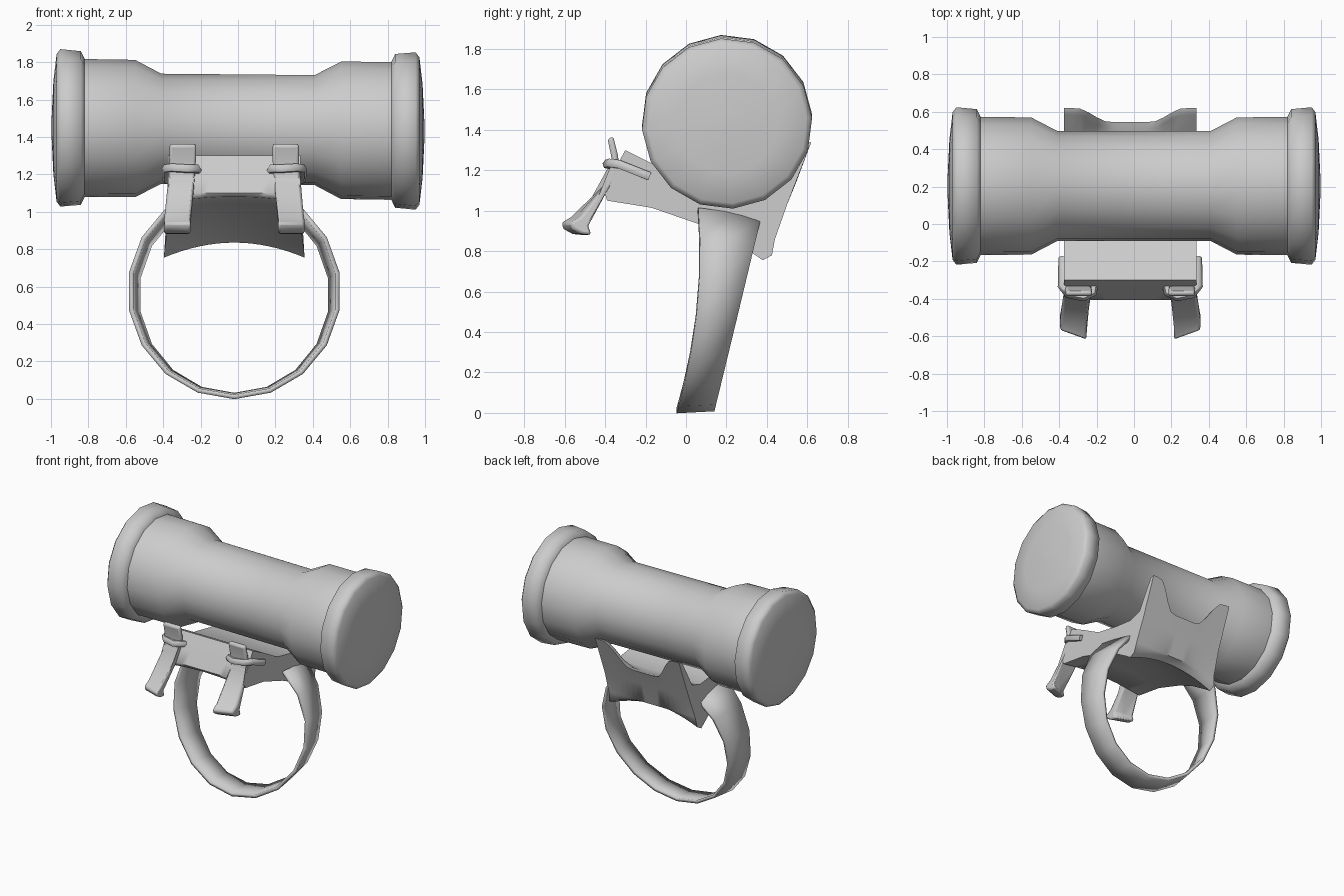
import bpy, bmesh, math
from mathutils import Vector

if "Cube" in bpy.data.objects:
    bpy.data.objects.remove(bpy.data.objects["Cube"])

X0 = -0.02  # centre line of the ring and its mount

grey = bpy.data.materials.new("plain grey")
grey.use_nodes = True
grey.diffuse_color = (0.6, 0.6, 0.6, 1)
grey.node_tree.nodes["Principled BSDF"].inputs["Base Color"].default_value = (0.6, 0.6, 0.6, 1)


def finish(obj, angle=50):
    obj.data.materials.append(grey)
    bpy.ops.object.select_all(action='DESELECT')
    obj.select_set(True)
    bpy.context.view_layer.objects.active = obj
    bpy.ops.object.shade_smooth_by_angle(angle=math.radians(angle))
    return obj


def loft(name, rings, closed=True, caps=True):
    """Skin a row of equal-length cross-sections."""
    bm = bmesh.new()
    rows = [[bm.verts.new(p) for p in ring] for ring in rings]
    n = len(rows[0])
    for a, b in zip(rows, rows[1:]):
        for i in range(n if closed else n - 1):
            j = (i + 1) % n
            bm.faces.new((a[i], a[j], b[j], b[i]))
    if caps:
        bm.faces.new(rows[0])
        bm.faces.new(rows[-1])
    bmesh.ops.recalc_face_normals(bm, faces=bm.faces)
    mesh = bpy.data.meshes.new(name)
    bm.to_mesh(mesh)
    bm.free()
    obj = bpy.data.objects.new(name, mesh)
    bpy.context.collection.objects.link(obj)
    return obj


def smoothstep(a, b, v):
    t = max(0, min(1, (v - a) / (b - a)))
    return t * t * (3 - 2 * t)


# Barrel with flared ends and rounded caps, slightly tilted
half = [(0.41, 0.295), (0.55, 0.368), (0.82, 0.37), (0.84, 0.412), (0.95, 0.422),
        (0.97, 0.395), (0.987, 0.25), (0.998, 0.02)]
profile = [(-x, r) for x, r in reversed(half)] + half
SIDES = 16
rings = []
for x, r in profile:
    ring = []
    for i in range(SIDES):
        a = math.tau * i / SIDES - 0.07
        ring.append((x, 0.203 + r * math.sin(a), 1.44 - 0.009 * x + r * math.cos(a)))
    rings.append(ring)
finish(loft("barrel", rings), 60)

# Finger band: front edge on a larger circle than the back edge
rows = []
for k in range(-7, 8):
    a = math.radians(20 * k)
    zf = 0.575 - 0.565 * math.cos(a)
    zb = 0.555 - 0.535 * math.cos(a)
    yf = -0.05 + 0.3 * zf - 0.19 * zf * zf
    yb = 0.135 + 0.245 * zb
    front = Vector((X0 + 0.56 * math.sin(a), yf, zf))
    back = Vector((X0 + 0.52 * math.sin(a), yb, zb))
    mid = (front + back) / 2
    rows.append([front, mid, back])
band = loft("finger_band", rows, closed=False, caps=False)
solid = band.modifiers.new("thickness", 'SOLIDIFY')
solid.thickness = 0.024
solid.offset = 0
finish(band)

# Saddle: cradle with an arched underside and two rear horns
STEPS = 16
rings = []
for k in range(STEPS + 1):
    u = -1 + 2 * k / STEPS
    arch = 1 - u * u
    horn = smoothstep(0.3, 0.82, abs(u))
    top = 1.14 + 0.2 * horn
    rear = 0.545 + 0.075 * horn
    drop = 0.08 * arch
    section = [
        (-0.39, 1.05 + 0.03 * arch), (-0.405, 1.1), (-0.36, 1.19), (-0.3, 1.3),
        (-0.17, 1.235), (0, 1.14), (0.2, 1.1), (0.36, 1.08), (0.46, 1.11),
        (rear - 0.035, top - 0.01), (rear, top),
        (0.5, 1.03), (0.44, 0.86), (0.425, 0.78 + drop), (0.38, 0.755 + drop),
        (0.33, 0.79 + drop), (0.2, 0.87 + drop * 0.8), (0.06, 0.935 + drop * 0.6),
        (-0.17, 1.015 + drop * 0.4)]
    rings.append([(X0 + u * (0.355 + 0.02 * smoothstep(0.95, 0.76, z)), y, z)
                  for y, z in section])
saddle = loft("saddle", rings)
finish(saddle, 55)

# Front straps and their keeper loops, mirrored left and right
strap_side = [(-0.388, 1.355), (-0.36, 1.368), (-0.338, 1.28), (-0.325, 1.19),
              (-0.4, 1.08), (-0.53, 0.925), (-0.515, 0.88), (-0.565, 0.885),
              (-0.61, 0.91), (-0.62, 0.94), (-0.57, 0.97), (-0.365, 1.17),
              (-0.37, 1.27)]
for side, word in ((-1, "right"), (1, "left")):
    rings = []
    for d in (0.21, 0.28, 0.35):
        rings.append([(X0 + side * (d + 0.03 * smoothstep(1.3, 0.9, z) - 0.005),
                       y + (0.05 * (d - 0.21) / 0.14 if z < 0.98 else 0), z)
                      for y, z in strap_side])
    strap = loft(word + "_strap", rings)
    bevel = strap.modifiers.new("soft_edges", 'BEVEL')
    bevel.width = 0.012
    bevel.segments = 2
    bevel.angle_limit = math.radians(50)
    finish(strap, 60)

    path = [(0.36, -0.18, 1.17), (0.365, -0.33, 1.23), (0.33, -0.375, 1.235),
            (0.25, -0.39, 1.23), (0.2, -0.365, 1.23), (0.185, -0.27, 1.2)]
    curve = bpy.data.curves.new(word + "_loop", 'CURVE')
    curve.dimensions = '3D'
    curve.bevel_depth = 0.024
    curve.bevel_resolution = 1
    curve.use_fill_caps = True
    spline = curve.splines.new('POLY')
    spline.points.add(len(path) - 1)
    for point, (x, y, z) in zip(spline.points, path):
        point.co = (X0 + side * x, y, z, 1)
    loop = bpy.data.objects.new(word + "_loop", curve)
    bpy.context.collection.objects.link(loop)
    bpy.ops.object.select_all(action='DESELECT')
    loop.select_set(True)
    bpy.context.view_layer.objects.active = loop
    bpy.ops.object.convert(target='MESH')
    finish(bpy.context.view_layer.objects.active, 60)
